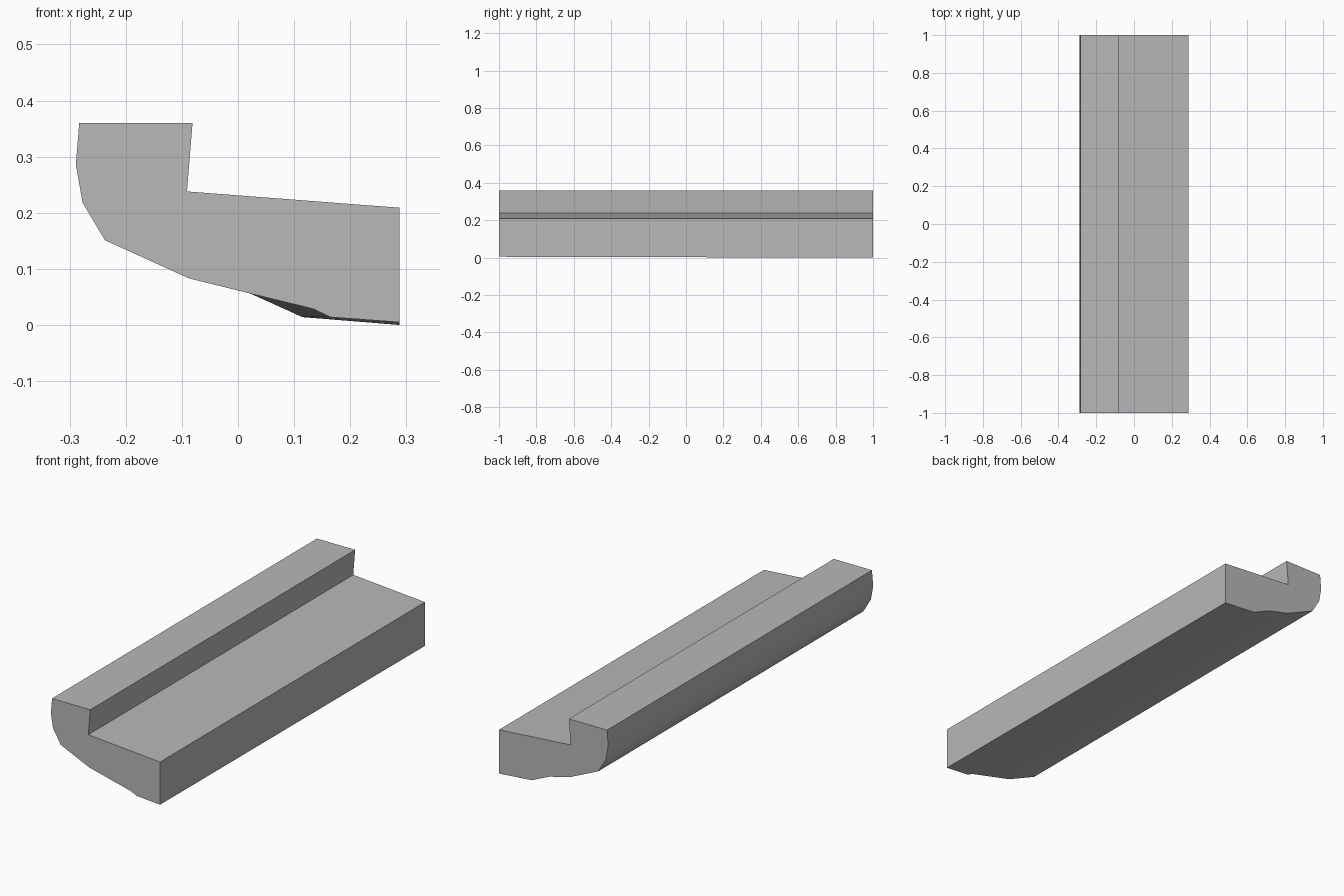
import bpy
import bmesh
import math

cube = bpy.data.objects.get("Cube")
if cube:
    bpy.data.objects.remove(cube, do_unlink=True)

HALF_LENGTH = 1.0

# Upper lip, step, ledge and rounded outer side, shared by both ends
SHARED = [(-0.087, 0.083), (-0.237, 0.151), (-0.277, 0.218), (-0.289, 0.286),
          (-0.283, 0.36), (-0.081, 0.36), (-0.091, 0.238), (0.288, 0.209)]
# Underside differs slightly from one end to the other
FRONT_UNDERSIDE = [(0.288, 0.005), (0.165, 0.014), (0.133, 0.029), (0.022, 0.056)]
BACK_UNDERSIDE = [(0.288, 0.0), (0.165, 0.01), (0.115, 0.014), (0.022, 0.056)]


def concrete_material():
    mat = bpy.data.materials.new("concrete grey")
    colour = (0.48, 0.48, 0.48, 1)
    mat.use_nodes = True
    mat.diffuse_color = colour
    mat.node_tree.nodes["Principled BSDF"].inputs["Base Color"].default_value = colour
    return mat


def loft(name, front, back, mat):
    """Join two matching end profiles into a closed solid."""
    bm = bmesh.new()
    a = [bm.verts.new((x, -HALF_LENGTH, z)) for x, z in front]
    b = [bm.verts.new((x, HALF_LENGTH, z)) for x, z in back]
    bm.faces.new(a)
    bm.faces.new(b)
    for i in range(len(a)):
        j = (i + 1) % len(a)
        bm.faces.new((a[i], a[j], b[j], b[i]))
    bmesh.ops.recalc_face_normals(bm, faces=bm.faces)
    mesh = bpy.data.meshes.new(name)
    bm.to_mesh(mesh)
    bm.free()
    mesh.materials.append(mat)
    obj = bpy.data.objects.new(name, mesh)
    bpy.context.collection.objects.link(obj)
    return obj


# Kerb block
kerb = loft("kerb_block", SHARED + FRONT_UNDERSIDE, SHARED + BACK_UNDERSIDE,
            concrete_material())
bpy.ops.object.select_all(action='DESELECT')
kerb.select_set(True)
bpy.context.view_layer.objects.active = kerb
bpy.ops.object.shade_smooth_by_angle(angle=math.radians(37))
